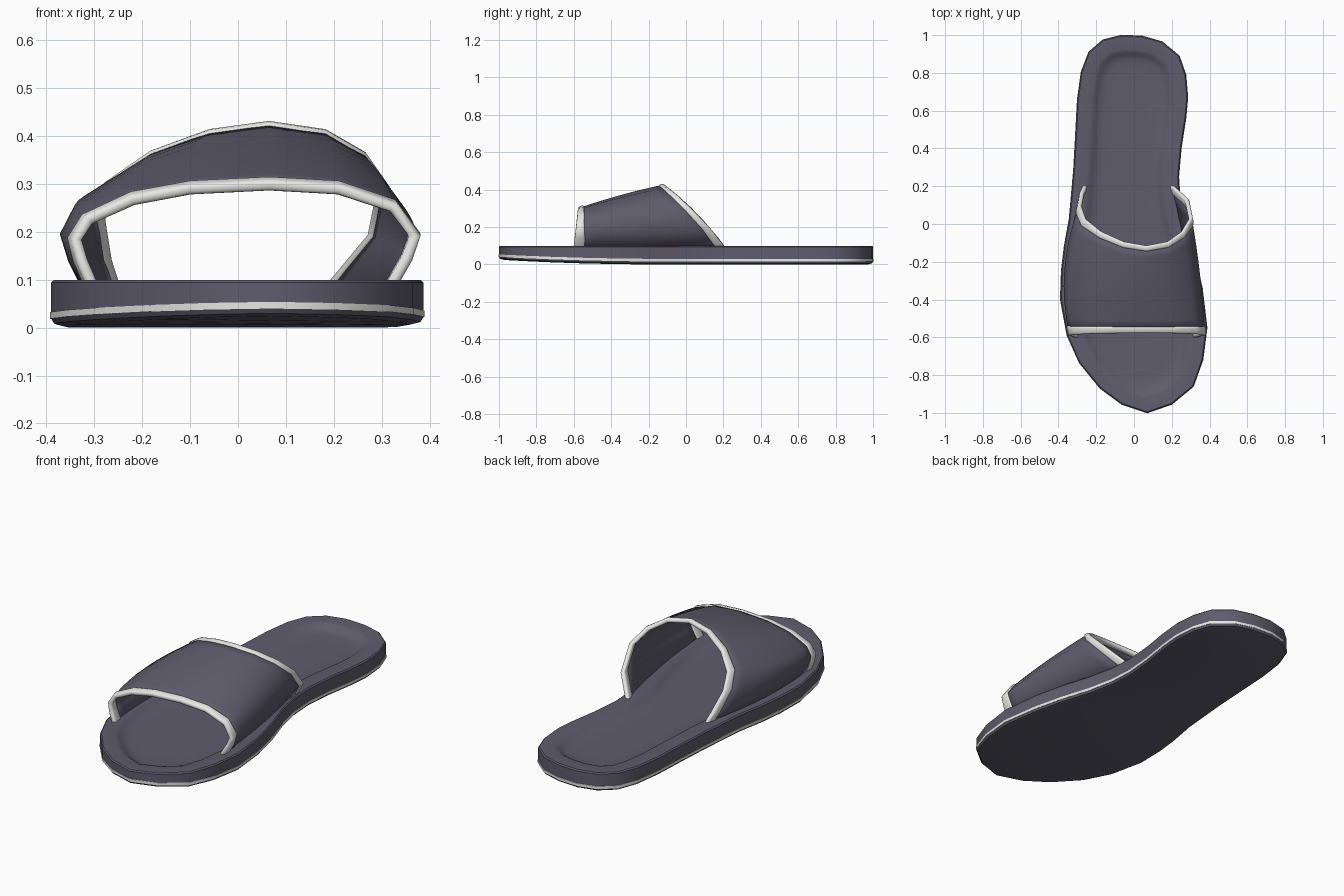
import bpy, bmesh
from mathutils import Vector

if "Cube" in bpy.data.objects:
    bpy.data.objects.remove(bpy.data.objects["Cube"])


def material(name, rgb):
    m = bpy.data.materials.new(name)
    m.diffuse_color = (*rgb, 1)
    m.use_nodes = True
    m.node_tree.nodes["Principled BSDF"].inputs["Base Color"].default_value = m.diffuse_color
    return m


PURPLE = material("slate purple", (0.115, 0.108, 0.150))
WHITE = material("off white", (0.80, 0.80, 0.77))


def finish(bm, name, mats):
    bmesh.ops.recalc_face_normals(bm, faces=bm.faces)
    me = bpy.data.meshes.new(name)
    bm.to_mesh(me)
    bm.free()
    ob = bpy.data.objects.new(name, me)
    bpy.context.collection.objects.link(ob)
    for m in mats:
        me.materials.append(m)
    return ob


def smooth(ob, angle):
    bpy.ops.object.select_all(action='DESELECT')
    ob.select_set(True)
    bpy.context.view_layer.objects.active = ob
    bpy.ops.object.shade_smooth_by_angle(angle=angle)


# Sole outline, counter-clockwise from the toe
OUTLINE = [(.07, -1), (.20, -.955), (.315, -.86), (.365, -.72), (.387, -.55), (.362, -.34),
           (.325, -.18), (.275, -.02), (.245, .12), (.237, .25), (.25, .40), (.275, .56),
           (.285, .67), (.275, .79), (.24, .89), (.15, .965), (.045, .995), (-.065, 1),
           (-.165, .975), (-.24, .91), (-.28, .805), (-.30, .66), (-.31, .47), (-.32, .29),
           (-.343, .03), (-.37, -.12), (-.385, -.25), (-.39, -.4), (-.355, -.59), (-.29, -.735),
           (-.18, -.87), (-.065, -.955)]


def inset(x, y, d):
    # move a point towards the centre line of the foot
    sy = max(-.65, min(.74, y))
    sx = -.02 + .05 * max(0, min(1, (.2 - sy) / .85))
    v = Vector((x - sx, y - sy))
    v *= max(0, v.length - d) / v.length
    return sx + v.x, sy + v.y


def toe_lift(y):
    return .024 * (max(0, -y - .1) / .9) ** 2


# Sole: stacked rings (inset, height, height follows the toe lift)
RINGS = [(.03, 0, 1), (.006, .006, 1), (0, .016, 1), (-.002, .016, 1), (-.002, .030, 1),
         (0, .030, 1), (0, .094, 0), (.006, .1, 0), (.075, .1, 0), (.09, .096, 0),
         (.105, .085, 0), (.125, .076, 0), (.15, .072, 0), (.2, .07, 0)]
bm = bmesh.new()
rings = []
for d, z, lift in RINGS:
    ring = []
    for x, y in OUTLINE:
        px, py = inset(x, y, d)
        ring.append(bm.verts.new((px, py, z + lift * toe_lift(y))))
    rings.append(ring)
n = len(OUTLINE)
for k in range(len(rings) - 1):
    for i in range(n):
        j = (i + 1) % n
        f = bm.faces.new((rings[k][i], rings[k][j], rings[k + 1][j], rings[k + 1][i]))
        f.material_index = 1 if k in (2, 3, 4) else 0
# close top and bottom with strips across the foot
for ring in (rings[0], rings[-1]):
    cap = bm.faces.new(ring)
    bmesh.ops.triangulate(bm, faces=[cap])
smooth(finish(bm, "sole", [PURPLE, WHITE]), .7)

# Strap: front, middle and back arches (x, z)
FRONT = [(-.295, .07), (-.325, .14), (-.336, .185), (-.31, .225), (-.22, .265), (-.1, .287),
         (.065, .295), (.21, .287), (.325, .25), (.37, .19), (.353, .145), (.31, .07)]
MIDDLE = [(-.31, .07), (-.345, .14), (-.363, .2), (-.335, .255), (-.21, .325), (-.08, .355),
          (.065, .366), (.195, .355), (.295, .312), (.345, .245), (.33, .17), (.27, .07)]
BACK = [(-.25, .07), (-.272, .14), (-.285, .23), (-.258, .3), (-.175, .36), (-.055, .405),
        (.065, .422), (.178, .405), (.255, .36), (.3, .295), (.28, .19), (.18, .07)]


def strap_point(i, v):
    weights = (2 * (v - .5) * (v - 1), 4 * v * (1 - v), 2 * v * (v - .5))
    x = sum(w * p[i][0] for w, p in zip(weights, (FRONT, MIDDLE, BACK)))
    z = sum(w * p[i][1] for w, p in zip(weights, (FRONT, MIDDLE, BACK)))
    y0 = -.60 + .12 * (FRONT[i][1] - .1)
    zb = BACK[i][1]
    y1 = .205 - .72 * (zb - .1) - .85 * (zb - .1) ** 2
    return x, y0 + (y1 - y0) * v, z


def strap_band(name, v0, v1, steps, thickness, mat, bevel=0):
    bm = bmesh.new()
    grid = [[bm.verts.new(strap_point(i, v0 + (v1 - v0) * k / steps)) for k in range(steps + 1)]
            for i in range(len(FRONT))]
    for i in range(len(FRONT) - 1):
        for k in range(steps):
            bm.faces.new((grid[i][k], grid[i + 1][k], grid[i + 1][k + 1], grid[i][k + 1]))
    ob = finish(bm, name, [mat])
    s = ob.modifiers.new("thickness", 'SOLIDIFY')
    s.thickness = thickness
    s.offset = 0
    if bevel:
        b = ob.modifiers.new("rounding", 'BEVEL')
        b.width = bevel
        b.segments = 2
        b.limit_method = 'ANGLE'
        b.angle_limit = 1.0
    smooth(ob, 1.0)


strap_band("strap", .02, .98, 8, .012, PURPLE)
strap_band("front_trim", 0, .075, 1, .024, WHITE, .009)
strap_band("back_trim", .935, 1, 1, .024, WHITE, .009)
